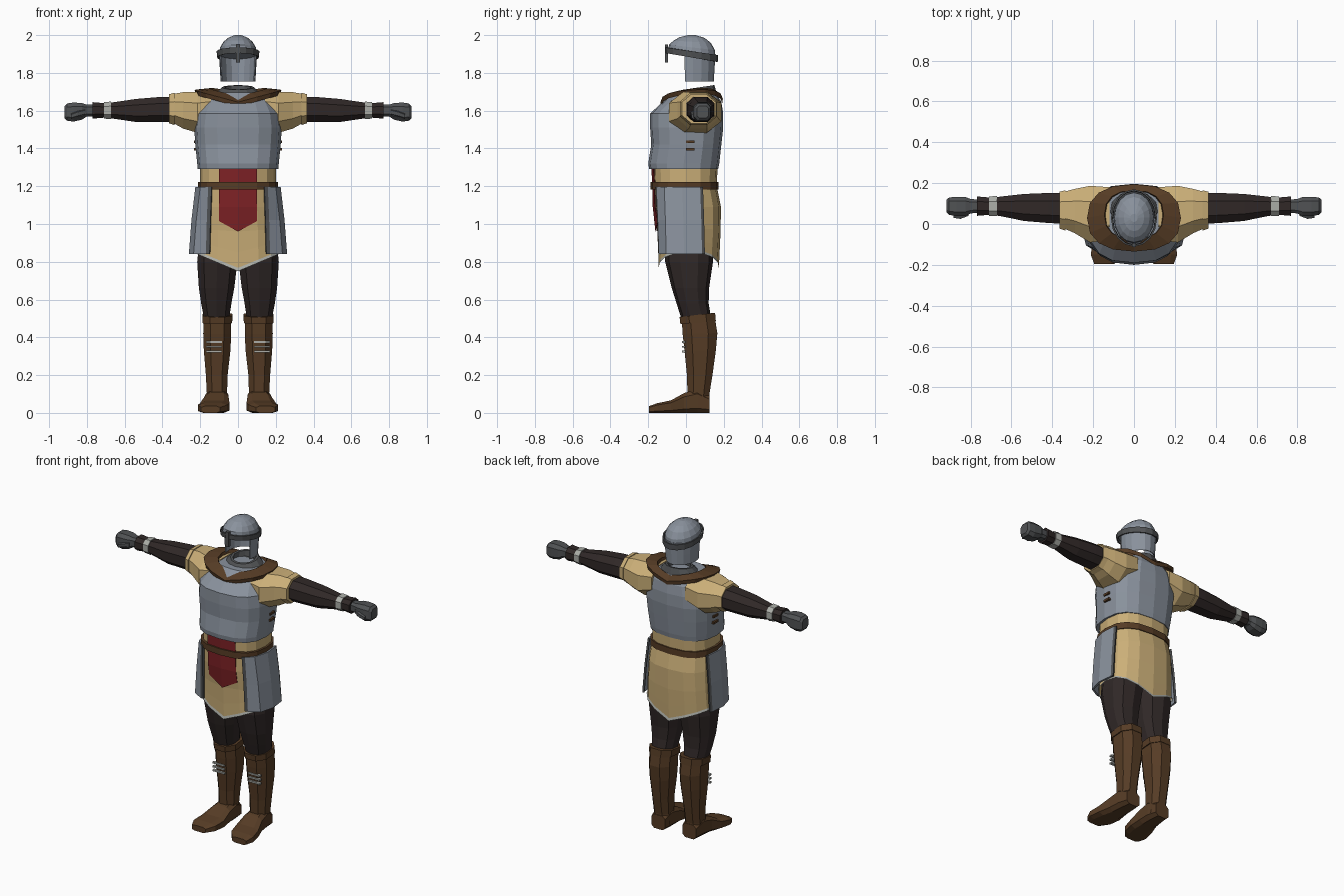
import bpy, bmesh, math


def srgb(r, g, b):
    return [((c / 255 + 0.055) / 1.055) ** 2.4 for c in (r, g, b)] + [1]


def material(name, *rgb):
    m = bpy.data.materials.new(name)
    m.diffuse_color = srgb(*rgb)
    return m


STEEL = material("steel", 138, 146, 157)
TAN = material("tan cloth", 203, 175, 120)
BROWN = material("brown leather", 86, 60, 37)
DARK = material("dark cloth", 48, 40, 39)
RED = material("red cloth", 128, 34, 38)
GUN = material("dark iron", 80, 82, 84)
LIGHT = material("pale trim", 172, 174, 168)


def finish(name, bm, mats, mirror=False, thick=0):
    bmesh.ops.recalc_face_normals(bm, faces=bm.faces)
    me = bpy.data.meshes.new(name)
    bm.to_mesh(me)
    bm.free()
    for m in mats:
        me.materials.append(m)
    ob = bpy.data.objects.new(name, me)
    bpy.context.collection.objects.link(ob)
    if mirror:
        ob.modifiers.new("mirror", 'MIRROR').use_mirror_merge = False
    if thick:
        ob.modifiers.new("thickness", 'SOLIDIFY').thickness = thick
    return ob


def loft(name, rings, mat, n=8, p=2.4, axis='z', phase=0, arc=None, caps=True,
         warp=None, mirror=False, thick=0, bands=None):
    """Skin rings (t, a0, a1, b0, b1): rounded boxes at position t on the axis."""
    bm = bmesh.new()
    if arc:
        angles = [math.radians(arc[0] + (arc[1] - arc[0]) * i / n) for i in range(n + 1)]
    else:
        angles = [2 * math.pi * (i + phase) / n for i in range(n)]
    power = lambda c: math.copysign(abs(c) ** (2 / p), c)
    shape = [(power(math.sin(a)), -power(math.cos(a))) for a in angles]
    su = max(abs(s[0]) for s in shape)
    sv = max(abs(s[1]) for s in shape)
    rows = []
    for t, a0, a1, b0, b1 in rings:
        row = []
        for u, v in shape:
            u = (a0 + a1) / 2 + (a1 - a0) / 2 * u / su
            v = (b0 + b1) / 2 + (b1 - b0) / 2 * v / sv
            co = {'z': (u, v, t), 'x': (t, u, v), 'y': (u, t, v)}[axis]
            row.append(bm.verts.new(warp(*co) if warp else co))
        rows.append(row)
    mats = [mat] + list((bands or {}).values())
    keys = list(bands or {})
    m = len(shape)
    for k in range(len(rows) - 1):
        for i in range(m - 1 if arc else m):
            j = (i + 1) % m
            f = bm.faces.new((rows[k][i], rows[k][j], rows[k + 1][j], rows[k + 1][i]))
            f.material_index = keys.index(k) + 1 if k in keys else 0
    if caps and not arc:
        bm.faces.new(rows[0])
        bm.faces.new(rows[-1])
    return finish(name, bm, mats, mirror, thick)


def box(name, x0, x1, y0, y1, z0, z1, mat, mirror=True):
    bm = bmesh.new()
    bmesh.ops.create_cube(bm, size=1)
    for v in bm.verts:
        v.co = (x1 if v.co.x > 0 else x0, y1 if v.co.y > 0 else y0, z1 if v.co.z > 0 else z0)
    return finish(name, bm, [mat], mirror)


def sheet(name, rows, mat, mirror=False, thick=0, rim=None):
    """Grid of points; the outer columns can take a rim colour."""
    bm = bmesh.new()
    vs = [[bm.verts.new(c) for c in r] for r in rows]
    for a, b in zip(vs, vs[1:]):
        for i in range(len(a) - 1):
            f = bm.faces.new((a[i], a[i + 1], b[i + 1], b[i]))
            f.material_index = 1 if rim and i in (0, len(a) - 2) else 0
    return finish(name, bm, [mat] + ([rim] if rim else []), mirror, thick)


# Helmet: dome, tilted brow band, nose guard and neck guard
tilt = lambda x, y, z: (x, y, z - 0.18 * (y - 0.03) * max(0, min(1, (2 - z) / 0.1)))
loft("helmet_dome", [(1.895, -.1, .1, -.095, .156), (1.935, -.095, .095, -.09, .153),
                     (1.965, -.077, .077, -.066, .132), (1.987, -.05, .05, -.035, .098),
                     (2.0, -.018, .018, .01, .05)], STEEL, n=16, p=2, warp=tilt)
loft("helmet_band", [(1.882, -.103, .103, -.1, .16), (1.915, -.105, .105, -.103, .162)],
     GUN, n=16, p=2, caps=False, warp=tilt, thick=.008)
box("nose_guard", -.011, .011, -.112, -.094, 1.855, 1.95, GUN, False)
loft("neck_guard", [(1.755, -.092, .092, -.085, .147), (1.82, -.096, .096, -.09, .151),
                    (1.9, -.1, .1, -.095, .156)], STEEL, n=10, p=2, arc=(72, 288), thick=.006)

# Neck mail and shoulder collar
loft("neck_mail", [(1.65, -.16, .16, -.09, .17), (1.69, -.125, .125, -.05, .16),
                   (1.725, -.085, .085, -.015, .15), (1.725, -.07, .07, 0, .135),
                   (1.69, -.07, .07, 0, .13)], GUN, n=12, p=2,
     warp=lambda x, y, z: (x, y, z + .15 * (y - .08)))
loft("collar", [(1.622, -.222, .222, -.13, .192), (1.645, -.23, .23, -.135, .195),
                (1.675, -.145, .145, -.075, .165), (1.655, -.14, .14, -.07, .16)],
     BROWN, n=16, p=2.4, caps=False,
     warp=lambda x, y, z: (x, y, z + .27 * abs(x) + .09 * max(0, y)))

# Torso
loft("breastplate", [(1.29, -.213, .213, -.195, .17), (1.32, -.216, .216, -.2, .176),
                     (1.42, -.226, .226, -.184, .187), (1.51, -.232, .232, -.19, .197),
                     (1.585, -.222, .222, -.19, .197), (1.645, -.19, .19, -.125, .187),
                     (1.695, -.14, .14, -.07, .16)], STEEL, n=16, p=2.6)
for z in (1.395, 1.435):
    box("side_strap", .215, .233, 0, .045, z - .007, z + .007, BROWN)
loft("waist_cloth", [(1.19, -.2, .2, -.17, .162), (1.31, -.2, .2, -.175, .168)], TAN, n=16, p=2.6)
loft("belt", [(1.182, -.213, .213, -.188, .172), (1.222, -.213, .213, -.188, .172)],
     BROWN, n=16, p=2.6)

# Skirt with a pointed hem at front and back
loft("skirt", [(1.2, -.203, .203, -.17, .163), (1.09, -.212, .212, -.168, .185),
               (.96, -.22, .22, -.152, .183), (.85, -.224, .224, -.147, .178),
               (.768, -.227, .227, -.145, .174), (.75, -.231, .231, -.149, .178)],
     TAN, n=16, p=2.6, caps=False, bands={4: LIGHT},
     warp=lambda x, y, z: (x, y, z + .42 * abs(x) * max(0, min(1, (1 - z) / .24))))

# Red tabard ending in a point
sheet("tabard", [[(-.1, y + .011, z + d), (0, y, z), (.1, y + .011, z + d)]
                 for z, y, d in ((1.3, -.183, 0), (1.2, -.179, 0), (1.09, -.176, 0), (.96, -.162, .055))],
      RED, thick=.004)

# Steel hip plates with iron rims
top = [(.14, -.163), (.158, -.155), (.2, -.115), (.226, -.02), (.218, .075), (.212, .09)]
low = [(.15, -.146), (.17, -.142), (.235, -.105), (.26, -.01), (.25, .085), (.244, .1)]
sheet("hip_plate", [[(a[0] + (b[0] - a[0]) * t, a[1] + (b[1] - a[1]) * t, z) for a, b in zip(top, low)]
                    for t, z in ((0, 1.195), (.6, 1.02), (1, .842))],
      STEEL, mirror=True, thick=.012, rim=GUN)

# Arms: sleeve, arm, bracer, glove
loft("sleeve", [(.12, -.08, .18, 1.52, 1.70), (.215, -.09, .187, 1.483, 1.70),
                (.29, -.045, .172, 1.505, 1.698), (.335, -.025, .16, 1.53, 1.69),
                (.335, -.032, .165, 1.523, 1.695), (.365, -.022, .158, 1.533, 1.687)],
     TAN, p=2.2, axis='x', phase=.5, mirror=True)
loft("arm", [(.32, .0, .152, 1.54, 1.675), (.42, .005, .152, 1.54, 1.672),
             (.54, .015, .147, 1.54, 1.662), (.62, .032, .138, 1.552, 1.65),
             (.69, .045, .13, 1.562, 1.64), (.71, .045, .13, 1.563, 1.64),
             (.77, .04, .135, 1.558, 1.645)], DARK, axis='x', phase=.5, mirror=True)
loft("bracer", [(.672, .038, .137, 1.555, 1.648), (.71, .04, .135, 1.558, 1.645)],
     LIGHT, axis='x', phase=.5, mirror=True)
loft("glove", [(.76, .055, .12, 1.57, 1.632), (.8, .052, .122, 1.57, 1.632),
               (.825, .04, .132, 1.553, 1.64), (.87, .038, .133, 1.542, 1.643),
               (.905, .045, .13, 1.547, 1.638), (.918, .058, .12, 1.56, 1.625)],
     GUN, p=3.2, axis='x', phase=.5, mirror=True)
loft("thumb", [(.81, .04, .07, 1.575, 1.61), (.85, .025, .06, 1.565, 1.6),
               (.885, .03, .055, 1.555, 1.585)], GUN, n=6, axis='x', mirror=True)

# Legs
loft("trouser_leg", [(.95, .0, .2, -.11, .14), (.8, .003, .216, -.11, .143),
                     (.66, .02, .207, -.075, .122), (.58, .035, .195, -.05, .12),
                     (.49, .048, .178, -.022, .135)], DARK, n=10, p=2.4, mirror=True)
lean = lambda x, y, z: (x, y, z + .12 * (y - .06) * max(0, (z - .4) / .12))
loft("boot_shaft", [(.03, .055, .165, .0, .122), (.1, .058, .165, .008, .124),
                    (.2, .055, .17, .005, .14), (.33, .04, .181, -.008, .158),
                    (.42, .036, .184, -.018, .166), (.5, .038, .182, -.022, .152)],
     BROWN, phase=.5, warp=lean, mirror=True)
loft("boot_cuff", [(.478, .031, .189, -.03, .158), (.519, .029, .189, -.034, .154)],
     BROWN, phase=.5, warp=lean, mirror=True)
loft("boot_foot", [(.125, .062, .16, 0, .09), (.06, .052, .17, 0, .125),
                   (-.01, .05, .178, 0, .105), (-.08, .045, .2, 0, .066),
                   (-.15, .058, .212, 0, .052), (-.195, .095, .195, 0, .036)],
     BROWN, p=3.6, axis='y', phase=.5, mirror=True)
for z in (.325, .35, .375):
    box("shin_lace", .085, .17, -.02, -.002, z - .005, z + .005, LIGHT)
